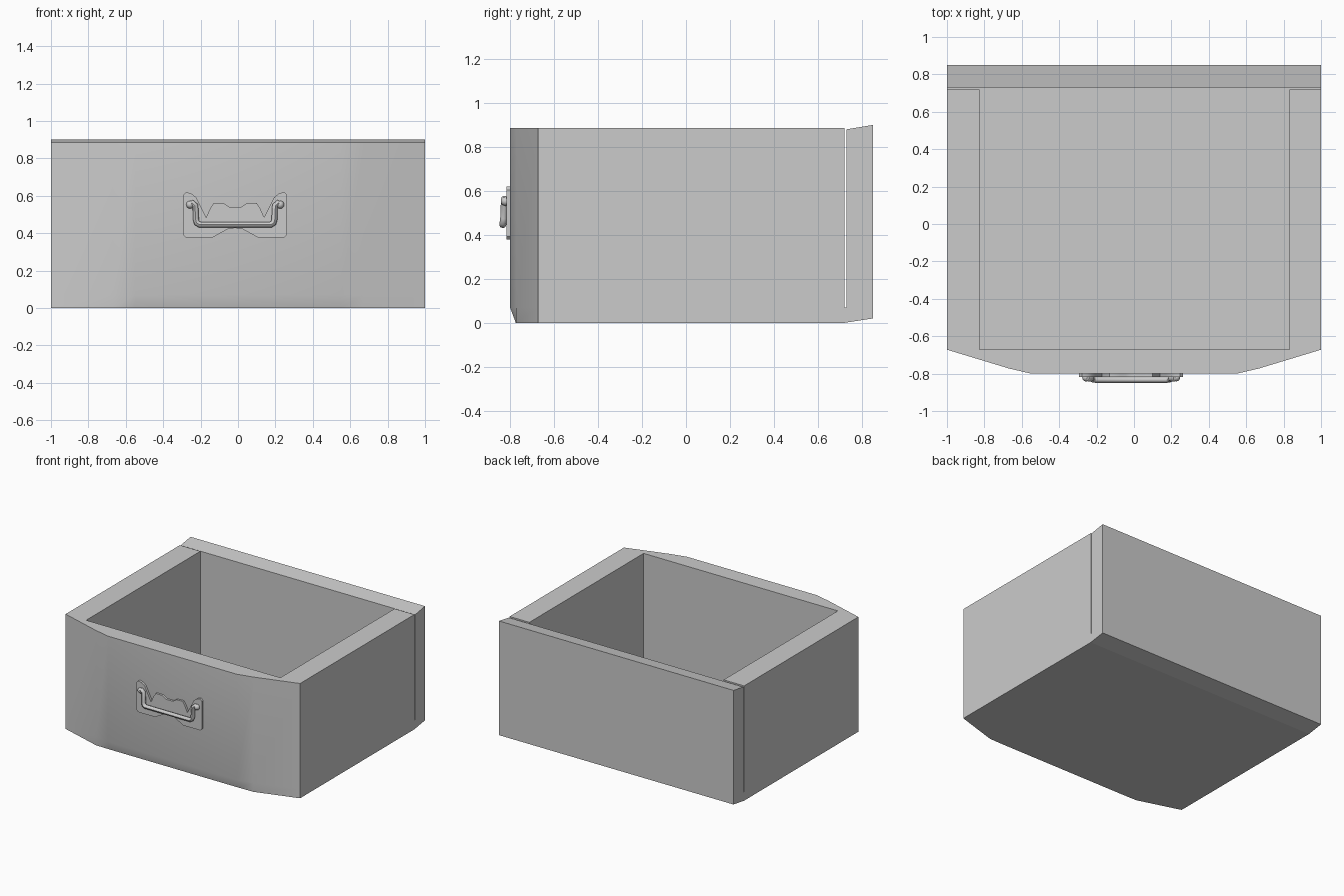
import bpy, bmesh
from mathutils import Vector

if "Cube" in bpy.data.objects:
    bpy.data.objects.remove(bpy.data.objects["Cube"])


def make_object(name, bm, smooth=None):
    bmesh.ops.recalc_face_normals(bm, faces=bm.faces)
    me = bpy.data.meshes.new(name)
    bm.to_mesh(me)
    bm.free()
    ob = bpy.data.objects.new(name, me)
    bpy.context.collection.objects.link(ob)
    if smooth:
        activate(ob)
        bpy.ops.object.shade_smooth_by_angle(angle=smooth)
    return ob


def activate(ob):
    bpy.ops.object.select_all(action='DESELECT')
    ob.select_set(True)
    bpy.context.view_layer.objects.active = ob


def loft(rings):
    """Closed solid through rings that share a point count."""
    bm = bmesh.new()
    rows = [[bm.verts.new(p) for p in r] for r in rings]
    n = len(rows[0])
    for a, b in zip(rows, rows[1:]):
        for i in range(n):
            j = (i + 1) % n
            bm.faces.new((a[i], a[j], b[j], b[i]))
    bm.faces.new(rows[0])
    bm.faces.new(rows[-1])
    return bm


# Drawer body: bowed front, undercut along the lower front edge
half = [(0.55, -0.80), (0.67, -0.772), (1.0, -0.672), (1.0, 0.72)]
outline = half + [(-x, y) for x, y in reversed(half)]
body = make_object("drawer_body", loft([
    [(x, max(y, -0.774), 0) for x, y in outline],
    [(x, y, 0.07) for x, y in outline],
    [(x, y, 0.885) for x, y in outline]]))

# Interior cavity, open towards the back panel
x0, x1, y0, y1 = -0.825, 0.832, -0.672, 0.9
rect = [(x0, y0), (x1, y0), (x1, y1), (x0, y1)]
cutter = make_object("cavity_cutter", loft(
    [[(x, y, z) for x, y in rect] for z in (0.07, 1.2)]))
cutter.hide_render = True
activate(body)
mod = body.modifiers.new("cavity", 'BOOLEAN')
mod.operation = 'DIFFERENCE'
mod.solver = 'EXACT'
mod.object = cutter
bpy.ops.object.modifier_apply(modifier=mod.name)
bpy.data.objects.remove(cutter)
bpy.ops.object.shade_smooth_by_angle(angle=0.5)

# Back panel: slanted top and bottom, thin gap above the floor
side = [(0.72, 0), (0.85, 0.02), (0.85, 0.90), (0.73, 0.88), (0.73, 0.07), (0.72, 0.07)]
make_object("back_panel", loft([[(x, y, z) for y, z in side] for x in (-1, 1)]))

# Scalloped handle plate
cx = -0.015
right = [(0.03, .540), (0.06, .560), (0.115, .562), (0.135, .530), (0.155, .485),
         (0.185, .545), (0.208, .592), (0.235, .613), (0.262, .620), (0.278, .605),
         (0.278, .392), (0.264, .378), (0.12, .378), (0.08, .400), (0.04, .422)]
plate = right + [(0, .428)] + [(-u, z) for u, z in reversed(right)] + [(0, .540)]
make_object("handle_plate", loft(
    [[(cx + u, y, z) for u, z in plate] for y in (-0.795, -0.817)]), 0.6)

# Swinging bail handle: a tilted tube with hooked ends
hook = [(0.243, -0.820, .552), (0.228, -0.826, .562), (0.213, -0.826, .548),
        (0.210, -0.829, .475), (0.205, -0.832, .455), (0.190, -0.833, .446)]
path = hook + [(-u, y, z) for u, y, z in reversed(hook)]
cu = bpy.data.curves.new("bail_handle", 'CURVE')
cu.dimensions = '3D'
cu.bevel_depth = 0.016
cu.bevel_resolution = 2
cu.use_fill_caps = True
sp = cu.splines.new('POLY')
sp.points.add(len(path) - 1)
for p, (u, y, z) in zip(sp.points, path):
    p.co = (cx + u, y, z, 1)
bail = bpy.data.objects.new("bail_handle", cu)
bpy.context.collection.objects.link(bail)
activate(bail)
bpy.ops.object.convert(target='MESH')
bpy.ops.object.shade_smooth_by_angle(angle=0.8)

# Pivot knobs
for s, label in ((-1, "left"), (1, "right")):
    bm = bmesh.new()
    bmesh.ops.create_uvsphere(bm, u_segments=12, v_segments=8, radius=0.021)
    bmesh.ops.translate(bm, verts=bm.verts, vec=Vector((cx + s * 0.241, -0.821, 0.553)))
    make_object(label + "_pivot_knob", bm, 0.8)
